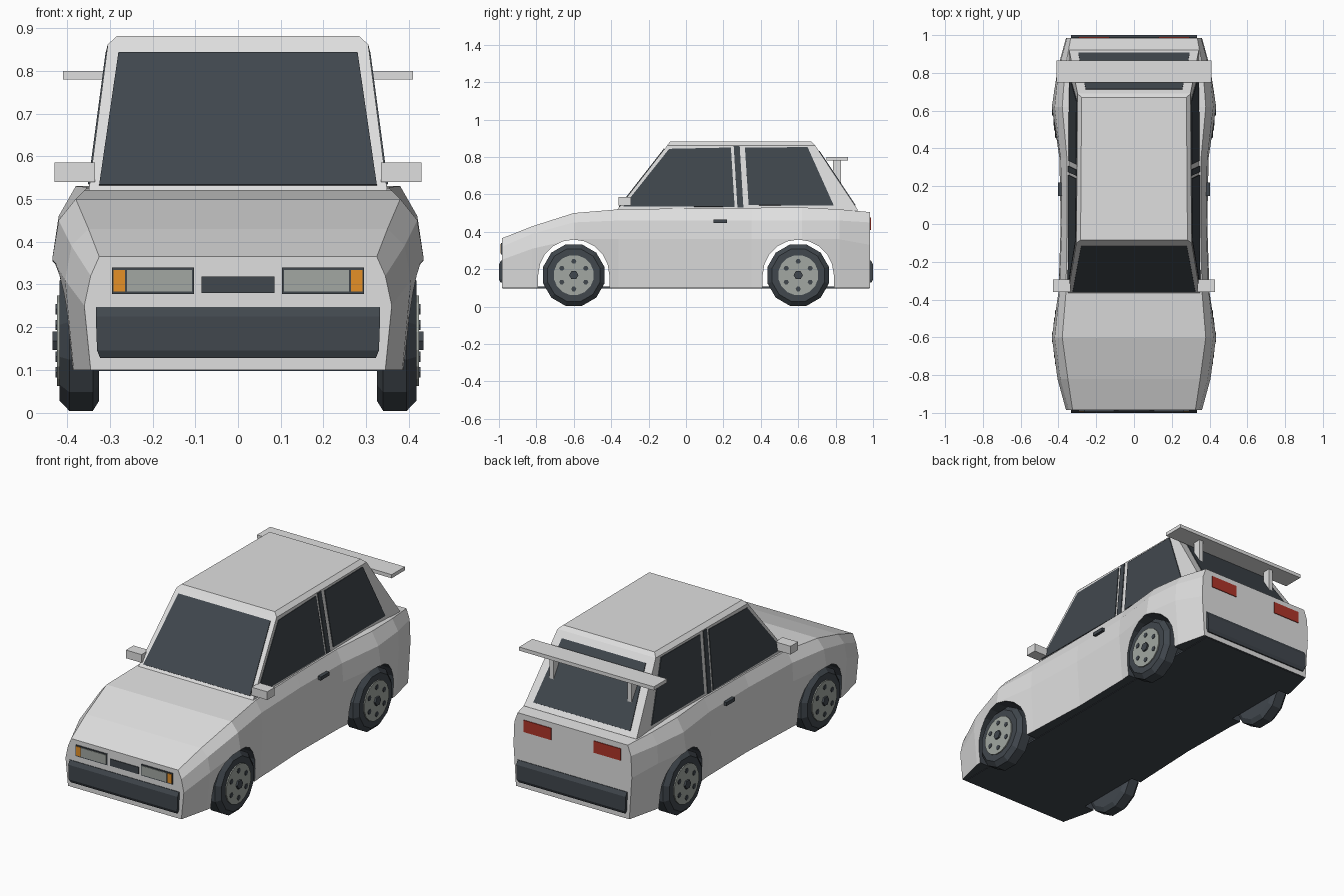
import bpy, bmesh, math
from mathutils import Vector

cube = bpy.data.objects.get("Cube")
if cube:
    bpy.data.objects.remove(cube, do_unlink=True)


def material(name, rgb):
    m = bpy.data.materials.new(name)
    m.use_nodes = True
    m.diffuse_color = (*rgb, 1)
    node = next(n for n in m.node_tree.nodes if n.type == 'BSDF_PRINCIPLED')
    node.inputs["Base Color"].default_value = (*rgb, 1)
    return m


PAINT = material("light_grey_paint", (0.74, 0.74, 0.74))
DARK = material("charcoal", (0.052, 0.063, 0.075))
SILVER = material("wheel_silver", (0.36, 0.39, 0.36))
AMBER = material("amber", (0.78, 0.28, 0.02))
RED = material("red_lens", (0.43, 0.035, 0.022))


def finish(name, bm, *mats):
    bmesh.ops.recalc_face_normals(bm, faces=bm.faces[:])
    mesh = bpy.data.meshes.new(name)
    bm.to_mesh(mesh)
    bm.free()
    ob = bpy.data.objects.new(name, mesh)
    bpy.context.scene.collection.objects.link(ob)
    for m in mats:
        mesh.materials.append(m)
    return ob


def loft(bm, rings):
    """Skin closed rings of equal length and cap both ends."""
    rows = [[bm.verts.new(p) for p in r] for r in rings]
    n = len(rows[0])
    for a, b in zip(rows, rows[1:]):
        for i in range(n):
            j = (i + 1) % n
            bm.faces.new((a[i], a[j], b[j], b[i]))
    bm.faces.new(rows[0])
    bm.faces.new(rows[-1])


def solid(name, rings, mat):
    bm = bmesh.new()
    loft(bm, rings)
    return finish(name, bm, mat)


def box(name, x, y, z, mat):
    return solid(name, [[(x[0], y[0], h), (x[1], y[0], h), (x[1], y[1], h), (x[0], y[1], h)]
                        for h in z], mat)


def plate(name, pts, mat, half=0.004):
    """Thin panel centred on a flat outline."""
    pts = [Vector(p) for p in pts]
    n = (pts[1] - pts[0]).cross(pts[2] - pts[0]).normalized() * half
    return solid(name, [[p - n for p in pts], [p + n for p in pts]], mat)


def disc_x(name, cx, cy, cz, profile, sides, mat):
    """Round part about the x axis; profile holds (x, radius) pairs."""
    rings = []
    for x, r in profile:
        ring = []
        for i in range(sides):
            a = 2 * math.pi * (i + 0.5) / sides
            ring.append((cx * x, cy + r * math.sin(a), cz + r * math.cos(a)))
        rings.append(ring)
    return solid(name, rings, mat)


# Lower body: y, then (x, z) for the belly, hip, shoulder and top edge
stations = [
    (-0.985, (0.345, 0.10), (0.36, 0.25), (0.345, 0.32), (0.325, 0.365)),
    (-0.82, (0.385, 0.10), (0.405, 0.31), (0.39, 0.39), (0.35, 0.43)),
    (-0.60, (0.40, 0.10), (0.435, 0.36), (0.42, 0.45), (0.38, 0.50)),
    (-0.36, (0.385, 0.10), (0.40, 0.36), (0.395, 0.46), (0.36, 0.52)),
    (0.0, (0.37, 0.10), (0.388, 0.36), (0.382, 0.46), (0.355, 0.525)),
    (0.35, (0.375, 0.10), (0.395, 0.36), (0.388, 0.46), (0.355, 0.528)),
    (0.62, (0.40, 0.10), (0.435, 0.36), (0.42, 0.46), (0.38, 0.53)),
    (0.82, (0.385, 0.10), (0.405, 0.36), (0.40, 0.46), (0.365, 0.52)),
    (0.985, (0.345, 0.10), (0.36, 0.33), (0.355, 0.45), (0.335, 0.505)),
]
bm = bmesh.new()
loft(bm, [[(x, y, z) for x, z in half] + [(-x, y, z) for x, z in reversed(half)]
          for y, *half in stations])
bm.normal_update()
for f in bm.faces:
    if all(v.co.z < 0.11 for v in f.verts):
        f.material_index = 1
body = finish("body", bm, PAINT, DARK)

# Wheel arches
AXLES = (-0.6, 0.6)
bm = bmesh.new()
for cy in AXLES:
    outline = [(cy - 0.19, 0.0)]
    for i in range(11):
        a = math.pi * i / 10
        outline.append((cy - 0.19 * math.cos(a), 0.17 + 0.188 * math.sin(a)))
    outline.append((cy + 0.19, 0.0))
    loft(bm, [[(x, y, z) for y, z in outline] for x in (-0.6, 0.6)])
for f in bm.faces:
    f.material_index = 1
cutter = finish("arch_cutter", bm, PAINT, DARK)
cutter.hide_render = True
cut = body.modifiers.new("arches", 'BOOLEAN')
cut.operation = 'DIFFERENCE'
cut.solver = 'EXACT'
cut.object = cutter
bpy.context.view_layer.objects.active = body
bpy.ops.object.modifier_apply(modifier=cut.name)
bpy.data.objects.remove(cutter, do_unlink=True)

box("floor", (-0.325, 0.325), (-0.98, 0.98), (0.097, 0.107), DARK)

# Cabin with a bevelled roof edge
BASE, EAVE = 0.515, 0.862


def cabin_ring(x, front, rear, z):
    return [(-x, front, z), (x, front, z), (x * 0.98, rear, z), (-x * 0.98, rear, z)]


solid("cabin", [cabin_ring(0.35, -0.37, 0.92, BASE),
                cabin_ring(0.305, -0.1, 0.69, EAVE),
                cabin_ring(0.283, -0.085, 0.67, 0.882)], PAINT)


def along(z, low, high):
    return low + (high - low) * (z - BASE) / (EAVE - BASE)


# Windscreen and rear window
def end_glass(name, low_y, high_y, z0, z1, w0, w1):
    a, b = along(z0, low_y, high_y), along(z1, low_y, high_y)
    plate(name, [(-w0, a, z0), (w0, a, z0), (w1, b, z1), (-w1, b, z1)], DARK)


end_glass("windscreen", -0.37, -0.1, 0.532, 0.842, 0.325, 0.28)
end_glass("rear_window", 0.92, 0.69, 0.54, 0.83, 0.295, 0.255)

# Side glass, centre pillar strip, mirrors and handles
SIDE_GLASS = {
    "front_side_window": [(-0.335, 0.535), (-0.09, 0.843), (0.24, 0.85), (0.26, 0.533)],
    "pillar_strip": [(0.275, 0.53), (0.255, 0.858), (0.287, 0.858), (0.307, 0.53)],
    "rear_side_window": [(0.335, 0.542), (0.315, 0.85), (0.65, 0.852), (0.79, 0.54)],
}
for s, side in ((1, "left"), (-1, "right")):
    for name, outline in SIDE_GLASS.items():
        pts = []
        for y, z in outline:
            taper = 1 - 0.02 * (y + 0.37) / 1.29
            pts.append((s * along(z, 0.35, 0.305) * taper, y, z))
        plate(f"{side}_{name}", pts, DARK)
    box(f"{side}_mirror", (s * 0.335, s * 0.43), (-0.36, -0.295), (0.54, 0.585), PAINT)
    box(f"{side}_door_handle", (s * 0.37, s * 0.402), (0.147, 0.22), (0.446, 0.465), DARK)
    box(f"{side}_spoiler_strut", (s * 0.225, s * 0.25), (0.785, 0.83), (0.62, 0.785), PAINT)

box("spoiler", (-0.41, 0.41), (0.75, 0.865), (0.78, 0.8), PAINT)


# Front and rear lamps, grille and bumpers
def panel(name, x, z, y, mat):
    box(name, x, (y - 0.003, y + 0.003), z, mat)


for s, side in ((1, "left"), (-1, "right")):
    panel(f"{side}_headlight_frame", (s * 0.103, s * 0.295), (0.278, 0.34), -0.986, DARK)
    panel(f"{side}_headlight", (s * 0.108, s * 0.26), (0.284, 0.334), -0.989, SILVER)
    panel(f"{side}_indicator", (s * 0.265, s * 0.291), (0.284, 0.334), -0.989, AMBER)
    panel(f"{side}_tail_light", (s * 0.13, s * 0.295), (0.41, 0.475), 0.986, RED)
panel("grille", (-0.086, 0.086), (0.28, 0.318), -0.986, DARK)
for s, name in ((-1, "front_bumper"), (1, "rear_bumper")):
    solid(name, [[(-w, s * 0.95, z), (w, s * 0.95, z), (w, s * y, z), (-w, s * y, z)]
                 for w, y, z in ((0.323, 0.992, 0.128), (0.33, 1.0, 0.145),
                                 (0.333, 1.0, 0.225), (0.333, 0.988, 0.247))], DARK)

# Wheels with drilled-look bolts and hub cap
HUB = 0.168
for cy, end in zip(AXLES, ("front", "rear")):
    for s, side in ((1, "left"), (-1, "right")):
        tag = f"{end}_{side}"
        disc_x(f"{tag}_tyre", s, cy, HUB, [(0.325, 0.145), (0.34, 0.17), (0.395, 0.17),
                                           (0.418, 0.145)], 12, DARK)
        disc_x(f"{tag}_rim", s, cy, HUB, [(0.40, 0.108), (0.424, 0.108)], 16, SILVER)
        disc_x(f"{tag}_hub_cap", s, cy, HUB, [(0.41, 0.025), (0.434, 0.025)], 6, DARK)
        for i in range(6):
            a = math.pi * i / 3
            disc_x(f"{tag}_bolt_{i + 1}", s, cy + 0.074 * math.sin(a),
                   HUB + 0.074 * math.cos(a), [(0.415, 0.014), (0.427, 0.014)], 6, DARK)
